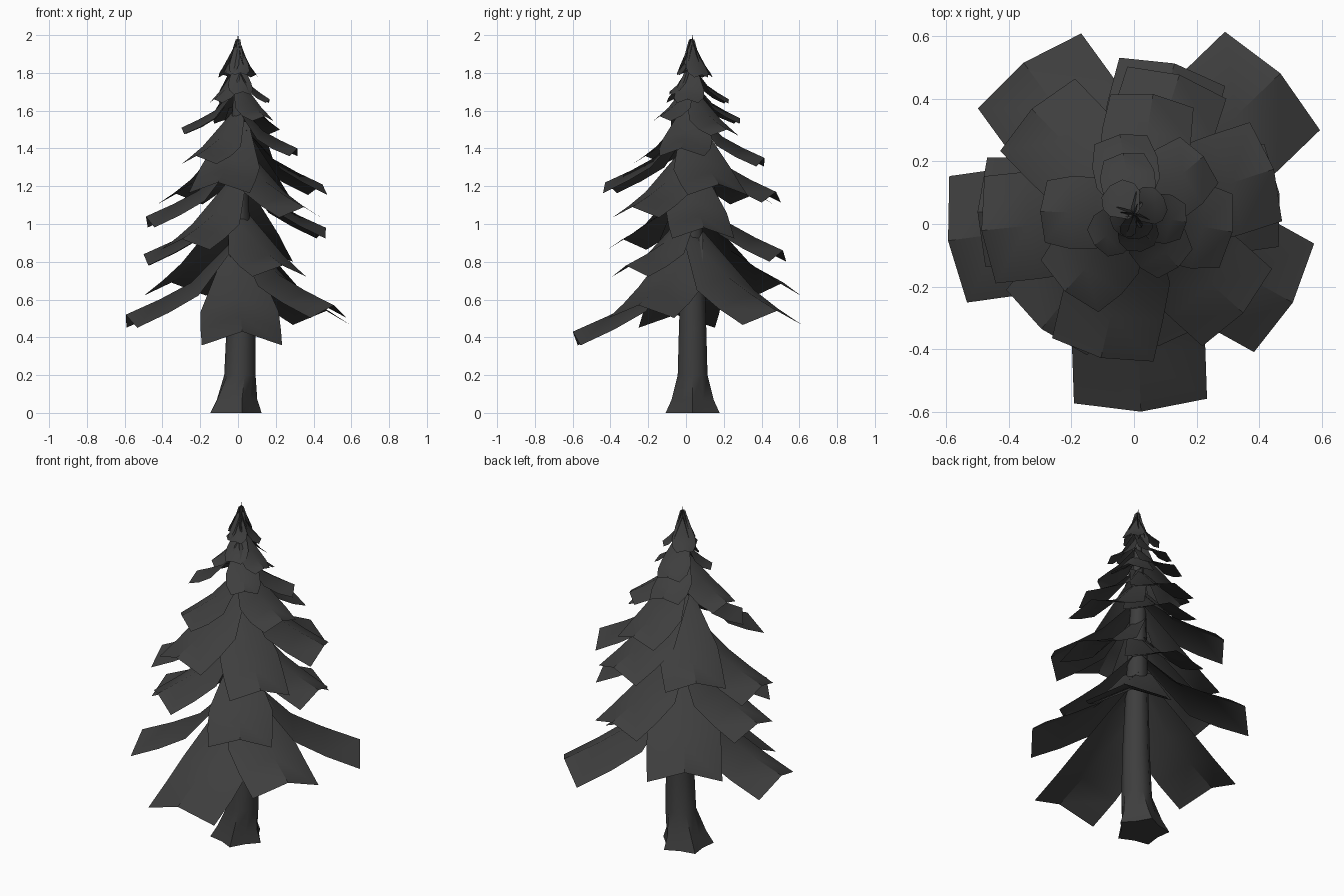
import bpy, bmesh, math
from mathutils import Vector

cube = bpy.data.objects.get("Cube")
if cube:
    bpy.data.objects.remove(cube, do_unlink=True)

grey = 0.048
colour = (grey, grey, grey, 1)
charcoal = bpy.data.materials.new("charcoal_grey")
charcoal.use_nodes = True
charcoal.diffuse_color = colour
charcoal.node_tree.nodes["Principled BSDF"].inputs["Base Color"].default_value = colour


def finish(bm, name):
    """Turn a bmesh into a named, shaded object."""
    bmesh.ops.recalc_face_normals(bm, faces=bm.faces)
    mesh = bpy.data.meshes.new(name)
    bm.to_mesh(mesh)
    bm.free()
    obj = bpy.data.objects.new(name, mesh)
    bpy.context.collection.objects.link(obj)
    mesh.materials.append(charcoal)
    bpy.ops.object.select_all(action='DESELECT')
    obj.select_set(True)
    bpy.context.view_layer.objects.active = obj
    bpy.ops.object.shade_smooth_by_angle(angle=math.radians(40))
    return obj


def bridge(bm, lower, upper, closed):
    """Join two rows of vertices with quads."""
    n = len(lower)
    for i in range(n if closed else n - 1):
        j = (i + 1) % n
        bm.faces.new((lower[i], lower[j], upper[j], upper[i]))


# Trunk: tapering rings, flared and lobed at the root
def trunk():
    sides = 10
    # height, centre x, radius, lobe depth
    rings = [(0, -0.025, 0.13, 0.02), (0.07, -0.015, 0.107, 0.01),
             (0.2, 0.01, 0.083, 0), (0.45, 0.015, 0.076, 0),
             (1.4, 0, 0.042, 0), (1.8, 0, 0.018, 0), (2, 0, 0.001, 0)]
    bm = bmesh.new()
    previous = None
    for z, cx, radius, lobe in rings:
        ring = []
        for i in range(sides):
            a = math.tau * i / sides
            r = radius + lobe * (-1) ** i
            ring.append(bm.verts.new((cx + r * math.cos(a), 0.035 + r * math.sin(a), z)))
        if previous:
            bridge(bm, previous, ring, True)
        else:
            bm.faces.new(ring)
        previous = ring
    bm.faces.new(previous)
    return finish(bm, "trunk")


# Branch: a drooping card folded along its middle like a roof;
# short branches are steeper and more pointed than long ones
def branch(name, azimuth, reach, tip_z, widen=0):
    a = math.radians(azimuth)
    out = Vector((math.cos(a), math.sin(a), 0))
    side = Vector((-out.y, out.x, 0))
    width = 0.06 + 0.58 * reach + widen
    tip_width = min(1, 0.55 + reach)
    rise = 0.67 * reach + max(0.02, 0.13 - 0.4 * reach)
    bm = bmesh.new()
    previous = None
    # fraction along, fraction of rise, fraction of width
    for along, height, spread in ((0, 1, 0.35), (0.42, 0.4, 0.97), (0.7, 0.19, 1), (1, 0, tip_width)):
        row = []
        for s in (-1, 0, 1):
            half = width * spread / 2
            pos = Vector((0, 0.03, tip_z + rise * height))
            pos += out * (reach * along - abs(s) * along * 0.08 * width) + side * s * half
            pos.z -= abs(s) * half * 0.34
            row.append(bm.verts.new(pos))
        if previous:
            bridge(bm, previous, row, False)
        previous = row
    return finish(bm, name)


trunk()

# Each branch: azimuth, reach, tip height, and extra width where needed
tiers = {
    "bottom": [(-88, 0.63, 0.43), (44, 0.65, 0.54), (126, 0.6, 0.69),
               (188, 0.6, 0.52), (-29, 0.58, 0.57)],
    "lower": [(-56, 0.42, 0.78, 0.05), (179, 0.5, 0.84), (75, 0.5, 0.86), (231, 0.47, 0.92)],
    "middle": [(8, 0.47, 0.98), (186, 0.49, 1.04), (-42, 0.47, 1.09),
               (134, 0.47, 1.16), (72, 0.47, 1.17)],
    "high": [(257, 0.47, 1.22), (18, 0.47, 1.21), (81, 0.39, 1.35)],
    "upper": [(-10, 0.32, 1.4, 0.03), (228, 0.33, 1.36, 0.03), (178, 0.3, 1.51),
              (100, 0.26, 1.56), (40, 0.29, 1.5), (-50, 0.22, 1.57)],
    "crown": [(-8, 0.17, 1.66), (100, 0.2, 1.66), (218, 0.16, 1.66), (-78, 0.12, 1.7)],
    "top": [(30, 0.11, 1.79), (130, 0.12, 1.79), (215, 0.08, 1.8), (-80, 0.08, 1.8)],
    "tip": [(turn * 120, 0.04, 1.84) for turn in range(3)],
}
for tier, cards in tiers.items():
    for number, card in enumerate(cards, 1):
        branch(f"{tier}_branch_{number}", *card)
